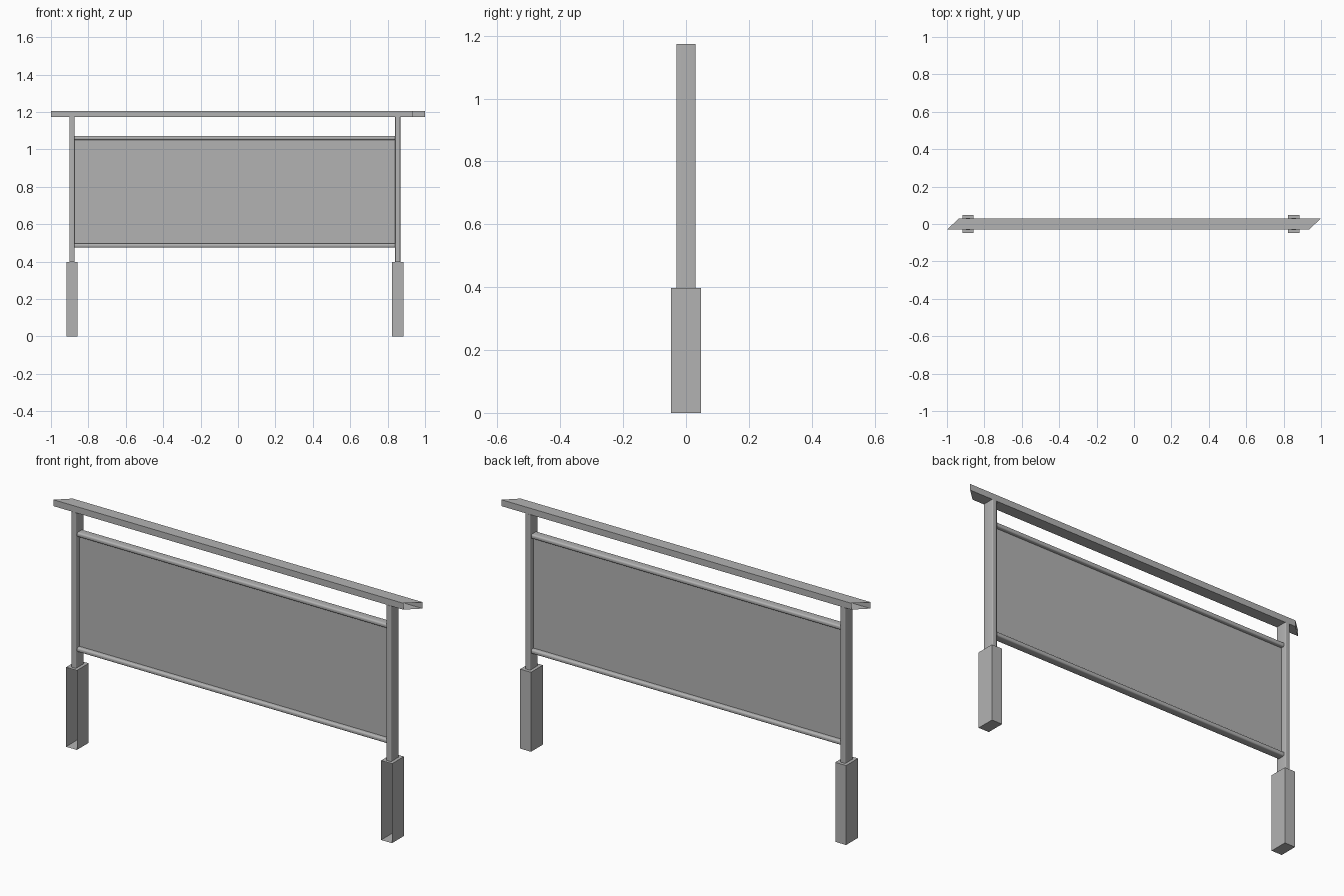
import bpy, bmesh

if "Cube" in bpy.data.objects:
    bpy.data.objects.remove(bpy.data.objects["Cube"])

metal = bpy.data.materials.new("grey_metal")
metal.diffuse_color = (0.45, 0.45, 0.45, 1)
metal.use_nodes = True
metal.node_tree.nodes["Principled BSDF"].inputs["Base Color"].default_value = metal.diffuse_color


def finish(name, bm):
    me = bpy.data.meshes.new(name)
    bm.to_mesh(me)
    bm.free()
    me.materials.append(metal)
    ob = bpy.data.objects.new(name, me)
    bpy.context.collection.objects.link(ob)
    return ob


def box(name, x, y, z, round_axis=None, radius=0.0, open_front=False):
    """Box from (min, max) ranges, with rounded edges along one axis or an open front."""
    bm = bmesh.new()
    bmesh.ops.create_cube(bm, size=1)
    for v in bm.verts:
        v.co = [r[0] + (c + 0.5) * (r[1] - r[0]) for c, r in zip(v.co, (x, y, z))]
    if round_axis is not None:
        edges = [e for e in bm.edges
                 if abs(e.verts[0].co[round_axis] - e.verts[1].co[round_axis]) > 1e-6]
        bmesh.ops.bevel(bm, geom=edges, offset=radius, segments=4, profile=0.5, affect='EDGES')
    if open_front:
        front = [f for f in bm.faces if f.normal.y < -0.5]
        bmesh.ops.delete(bm, geom=front, context='FACES_ONLY')
    ob = finish(name, bm)
    if round_axis is not None:
        bpy.ops.object.select_all(action='DESELECT')
        ob.select_set(True)
        bpy.context.view_layer.objects.active = ob
        bpy.ops.object.shade_smooth_by_angle()
    return ob


# Posts standing on bases that are open at the front
for side, cx in (("left", -0.888), ("right", 0.854)):
    box(side + "_base", (cx - 0.03, cx + 0.03), (-0.047, 0.047), (0, 0.397), open_front=True)
    box(side + "_post", (cx - 0.014, cx + 0.014), (-0.031, 0.031), (0.397, 1.174),
        round_axis=2, radius=0.004)

# Rounded cross rails and the thin infill panel
for name, z0 in (("lower_rail", 0.475), ("upper_rail", 1.05)):
    box(name, (-0.874, 0.84), (-0.022, 0.022), (z0, z0 + 0.022), round_axis=0, radius=0.008)
box("panel", (-0.874, 0.84), (-0.003, 0.003), (0.49, 1.057))

# Handrail: thin-walled square tube with open mitred ends
bm = bmesh.new()
loops = []
for end in (-1, 1):
    loop = []
    for y, z in ((-0.03, 1.174), (0.03, 1.174), (0.03, 1.206), (-0.03, 1.206)):
        loop.append(bm.verts.new((end * 0.9675 + y * 0.0325 / 0.03, y, z)))
    loops.append(loop)
a, b = loops
for i in range(4):
    j = (i + 1) % 4
    bm.faces.new((a[i], a[j], b[j], b[i]))
bmesh.ops.recalc_face_normals(bm, faces=bm.faces)
if next(f for f in bm.faces if f.calc_center_median().z > 1.2).normal.z < 0:
    bmesh.ops.reverse_faces(bm, faces=bm.faces)
finish("handrail", bm)
